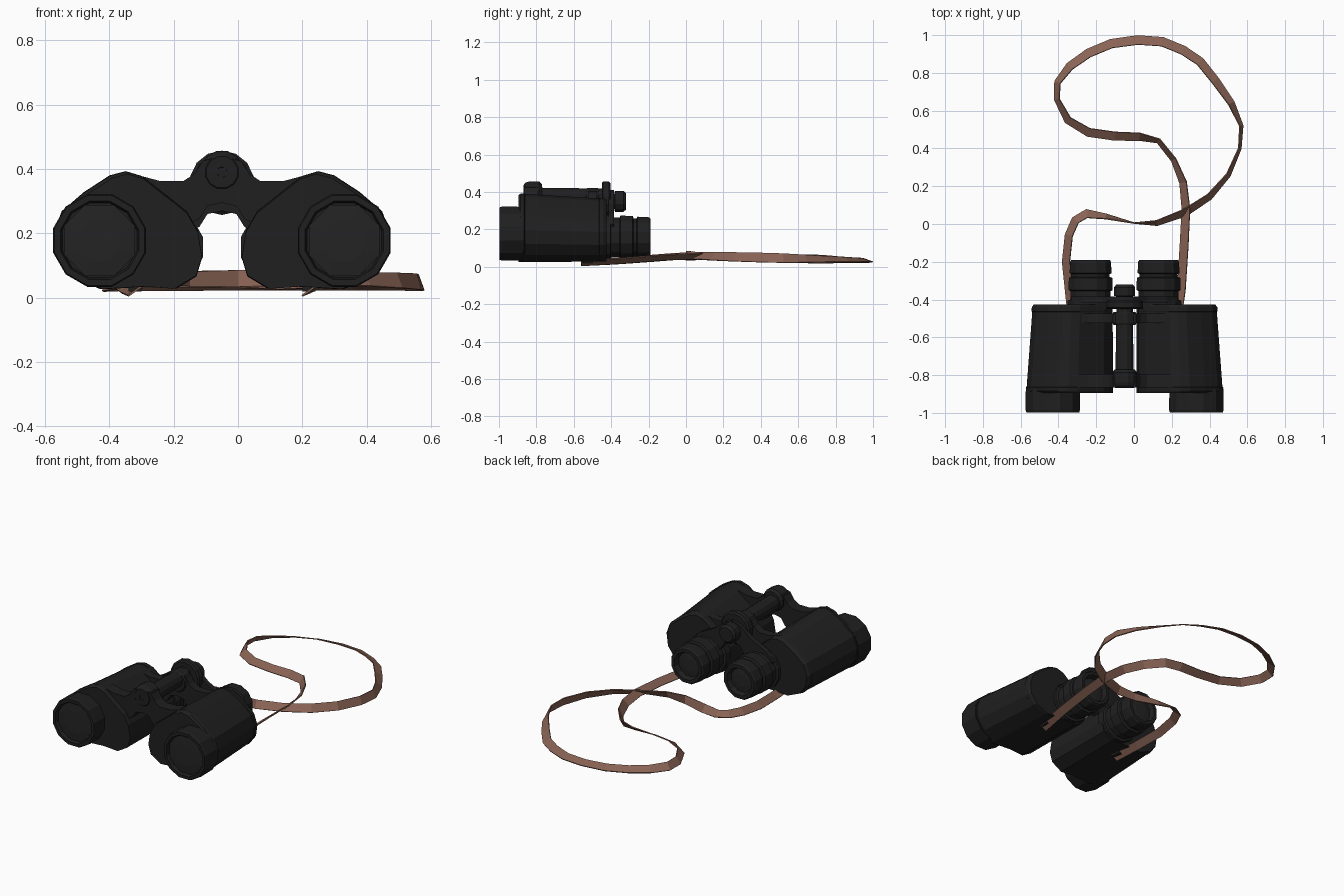
import bpy, bmesh, math
from mathutils import Vector

CX = -0.05  # hinge axis, the binoculars mirror about it


def material(name, rgb):
    m = bpy.data.materials.new(name)
    m.diffuse_color = (*rgb, 1)
    return m


BLACK = material("black_body", (0.014, 0.014, 0.014))
GLASS = material("dark_glass", (0.017, 0.017, 0.018))
BROWN = material("brown_leather", (0.25, 0.125, 0.09))


def loft(name, rings, mirror=True, mat=BLACK):
    """Skin a list of equal-length point rings into one closed object."""
    bm = bmesh.new()
    vs = [[bm.verts.new(p) for p in r] for r in rings]
    n = len(vs[0])
    for a, b in zip(vs, vs[1:]):
        for i in range(n):
            j = (i + 1) % n
            bm.faces.new((a[i], a[j], b[j], b[i]))
    bm.faces.new(vs[0])
    bm.faces.new(vs[-1])
    bmesh.ops.recalc_face_normals(bm, faces=bm.faces)
    me = bpy.data.meshes.new(name)
    bm.to_mesh(me)
    bm.free()
    me.materials.append(mat)
    ob = bpy.data.objects.new(name, me)
    bpy.context.collection.objects.link(ob)
    ob.location.x = CX
    if mirror:
        ob.modifiers.new("other_side", 'MIRROR')
    return ob


def lathe(name, x, z, profile, sides=12, mirror=True, mat=BLACK):
    """Turn (y, radius) steps about a line along y."""
    rings = []
    for y, r in profile:
        rings.append([(x + r * math.cos(2 * math.pi * (i + .5) / sides), y,
                       z + r * math.sin(2 * math.pi * (i + .5) / sides)) for i in range(sides)])
    return loft(name, rings, mirror, mat)


def plate(name, outline, y0, y1, dz=0):
    return loft(name, [[(x, y, z + dz) for x, z in outline] for y in (y0, y1)])


# prism housings: one outline, tapered to the rear with raised end rims
housing = [(.525, .20), (.50, .27), (.43, .33), (.35, .382), (.30, .395), (.25, .38),
           (.11, .27), (.075, .21), (.062, .13), (.08, .07), (.15, .028), (.25, .035),
           (.38, .027), (.47, .065), (.515, .125)]
steps = [(-.895, .97), (-.885, .99), (-.865, .995), (-.862, .985), (-.465, .92),
         (-.462, .93), (-.44, .925), (-.425, .90)]
loft("prism_housing", [[(.07 + (x - .07) * s, y, .03 + (z - .03) * s) for x, z in housing]
                       for y, s in steps])

# objective barrels with a recessed lens
lathe("objective_barrel", .38, .178,
      [(-.87, .148), (-.985, .149), (-.997, .145), (-.997, .126), (-.975, .120)])
lathe("objective_lens", .38, .178, [(-.973, .119), (-.98, .119), (-.984, .07)], 8, mat=GLASS)

# eyepieces with stepped rings and a recessed lens
lathe("eyepiece", .18, .157,
      [(-.45, .125), (-.405, .125), (-.40, .110), (-.355, .110), (-.35, .121),
       (-.285, .119), (-.28, .105), (-.265, .105), (-.26, .115), (-.20, .112),
       (-.19, .105), (-.19, .085), (-.22, .075)])
lathe("eyepiece_lens", .18, .157, [(-.223, .074), (-.218, .074), (-.214, .04)], 8, mat=GLASS)

# hinge bridge plates at the front and rear
bridge = [(0, .44), (.06, .425), (.085, .385), (.12, .362), (.19, .362), (.25, .378),
          (.22, .28), (.12, .22), (.07, .245), (.045, .285), (0, .295)]
plate("front_bridge", bridge, -.865, -.795)
plate("rear_bridge", bridge, -.525, -.475, -.025)

# eyepiece arms joining the focus shaft
arm = [(0, .41), (.05, .395), (.12, .335), (.22, .285), (.28, .23),
       (.22, .16), (.10, .19), (.05, .27), (0, .29)]
plate("eyepiece_arm", arm, -.415, -.385)

# hinge tube, its end collars, focus wheel and rear knob
lathe("hinge_tube", 0, .375, [(-.80, .05), (-.45, .045)], 12, False)
lathe("front_collar", 0, .39,
      [(-.77, .055), (-.785, .068), (-.84, .068), (-.855, .064), (-.868, .05),
       (-.868, .016), (-.85, .014)], 12, False)
lathe("rear_collar", 0, .36, [(-.535, .06), (-.525, .065), (-.475, .065), (-.465, .06)], 12, False)
lathe("focus_wheel", 0, .357, [(-.45, .09), (-.443, .1), (-.413, .1), (-.405, .09)], 14, False)
lathe("rear_knob", 0, .35, [(-.41, .035), (-.385, .035), (-.38, .058), (-.335, .058),
                            (-.32, .045)], 12, False)

# strap lugs under the housings
plate("strap_lug", [(.25, .02), (.29, .02), (.29, .06), (.25, .06)], -.55, -.50)

# leather strap: x, y and twist in degrees, turning over halfway through the first bend
path = [(-.32, -.56, 35), (-.34, -.38, 35), (-.36, -.20, 40), (-.345, -.06, 40), (-.31, .02, 35),
        (-.25, .055, 30), (-.15, .04, 60), (0, .005, 88), (.12, .005, 120), (.27, .06, 138),
        (.40, .145, 128), (.50, .26, 115), (.56, .40, 105), (.568, .52, 110), (.515, .64, 130),
        (.43, .76, 145), (.35, .86, 150), (.26, .92, 155), (.15, .965, 158), (.02, .974, 160),
        (-.12, .955, 155), (-.24, .905, 152), (-.34, .835, 145), (-.405, .75, 128),
        (-.408, .66, 120), (-.35, .55, 138), (-.24, .485, 150), (-.10, .465, 150),
        (.03, .462, 140), (.13, .44, 118), (.21, .34, 120), (.26, .22, 135), (.275, .08, 145),
        (.265, -.12, 148), (.25, -.35, 148), (.22, -.56, 145)]
rings = []
for i, (x, y, t) in enumerate(path):
    a, b = path[max(i - 1, 0)], path[min(i + 1, len(path) - 1)]
    d = Vector((b[0] - a[0], b[1] - a[1], 0)).normalized()
    t = math.radians(t)
    side = Vector((d.y, -d.x, 0)) * math.cos(t) + Vector((0, 0, math.sin(t)))
    up = d.cross(side).normalized() * .003
    z = .060 - .026 * y if y > 0 else .060 + .08 * y
    c = Vector((x - CX, y, max(z, .021)))
    w = side * .026
    rings.append([c - w - up, c + w - up, c + w + up, c - w + up])
loft("strap", rings, False, BROWN)
